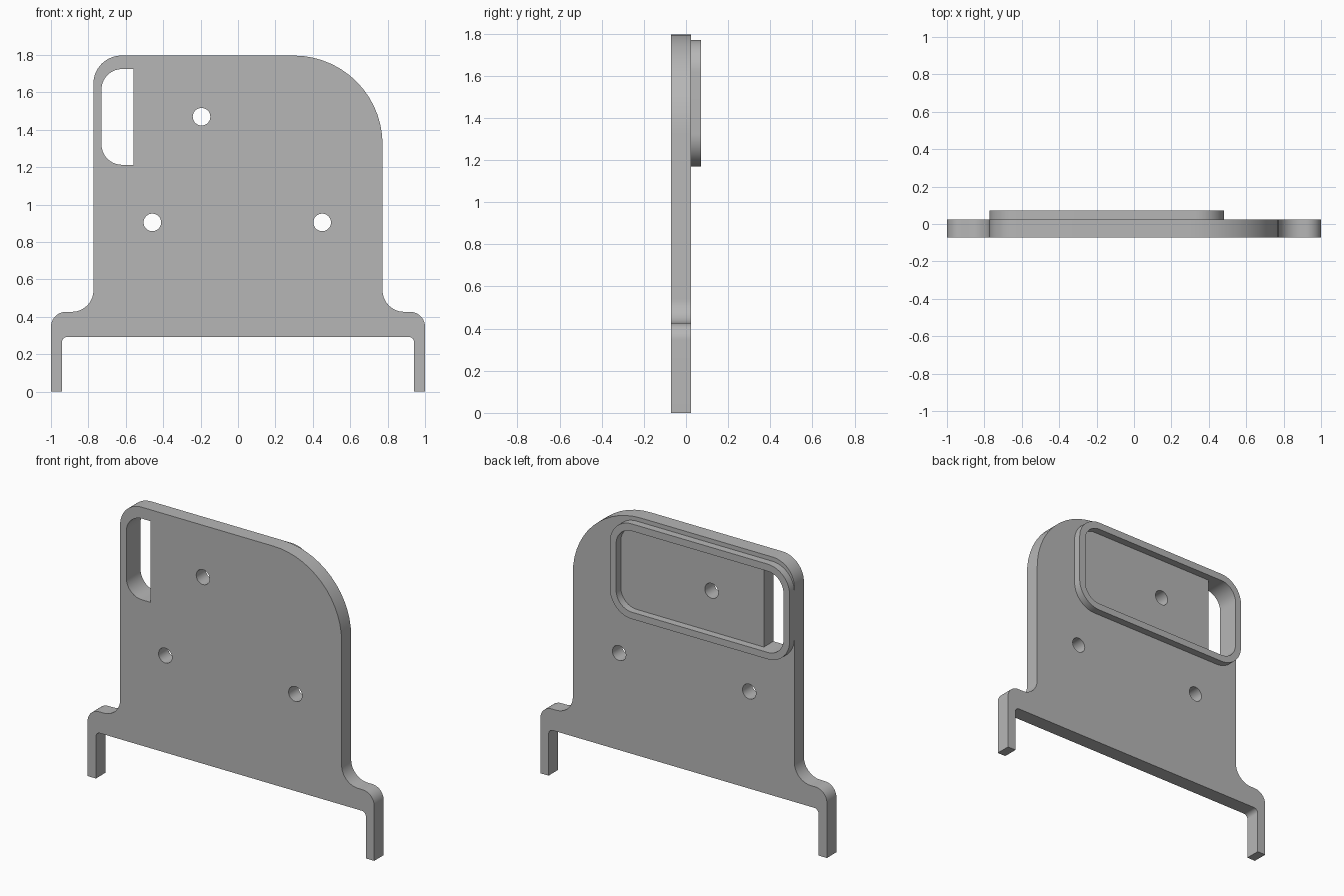
import bpy, bmesh, math
from mathutils import Vector

cube = bpy.data.objects.get("Cube")
if cube:
    bpy.data.objects.remove(cube, do_unlink=True)

grey = bpy.data.materials.new("plain grey")
grey.use_nodes = True
colour = (0.47, 0.47, 0.47, 1)
grey.diffuse_color = colour
grey.node_tree.nodes["Principled BSDF"].inputs["Base Color"].default_value = colour


def rounded(corners, steps=14):
    """Turn (x, z, radius) corners into a filleted outline."""
    pts = []
    for i, (x, z, r) in enumerate(corners):
        p = Vector((x, z))
        if r == 0:
            pts.append(p)
            continue
        a = (Vector(corners[i - 1][:2]) - p).normalized()
        b = (Vector(corners[(i + 1) % len(corners)][:2]) - p).normalized()
        half = a.angle(b) / 2
        centre = p + (a + b).normalized() * r / math.sin(half)
        start = p + a * r / math.tan(half) - centre
        end = p + b * r / math.tan(half) - centre
        sweep = start.angle(end)
        for k in range(steps + 1):
            t = k / steps
            pts.append(centre + (start * math.sin((1 - t) * sweep)
                                 + end * math.sin(t * sweep)) / math.sin(sweep))
    return pts


def circle(x, z, r, n=32):
    return [Vector((x + r * math.cos(math.tau * k / n),
                    z + r * math.sin(math.tau * k / n))) for k in range(n)]


def box(x0, x1, z0, z1, r_left, r_right):
    return rounded([(x0, z0, r_left), (x1, z0, r_right),
                    (x1, z1, r_right), (x0, z1, r_left)])


def slab(name, loops, y0, y1):
    """Fill the first loop, leave the others as holes, extrude from y0 to y1."""
    curve = bpy.data.curves.new(name + "_profile", "CURVE")
    curve.dimensions = "2D"
    curve.fill_mode = "BOTH"
    curve.extrude = (y1 - y0) / 2
    for loop in loops:
        spline = curve.splines.new("POLY")
        spline.points.add(len(loop) - 1)
        for point, p in zip(spline.points, loop):
            point.co = (p.x, p.y, 0, 1)
        spline.use_cyclic_u = True
    helper = bpy.data.objects.new(name + "_profile", curve)
    bpy.context.collection.objects.link(helper)
    evaluated = helper.evaluated_get(bpy.context.evaluated_depsgraph_get())
    mesh = bpy.data.meshes.new_from_object(evaluated)
    bpy.data.objects.remove(helper, do_unlink=True)

    # Stand the slab upright and weld it into a closed solid
    bm = bmesh.new()
    bm.from_mesh(mesh)
    for v in bm.verts:
        v.co = (v.co.x, (y0 + y1) / 2 - v.co.z, v.co.y)
    bmesh.ops.remove_doubles(bm, verts=bm.verts, dist=0.0002)
    bmesh.ops.recalc_face_normals(bm, faces=bm.faces)
    bm.to_mesh(mesh)
    bm.free()
    mesh.name = name
    mesh.materials.clear()
    mesh.materials.append(grey)
    obj = bpy.data.objects.new(name, mesh)
    bpy.context.collection.objects.link(obj)
    bpy.ops.object.select_all(action="DESELECT")
    obj.select_set(True)
    bpy.context.view_layer.objects.active = obj
    bpy.ops.object.shade_smooth_by_angle(angle=math.radians(30))
    return obj


BACK, FRONT, RIM = 0.024, -0.071, 0.071
SIDE, TOP = 0.773, 1.797

# Plate outline: two legs, stepped shoulders, one small and one large top corner
leg = [(0.942, 0.293, 0.03), (0.942, 0, 0), (1, 0, 0),
       (1, 0.427, 0.08), (SIDE, 0.427, 0.115)]
outline = leg + [(SIDE, TOP, 0.475), (-SIDE, TOP, 0.15)]
outline += [(-x, z, r) for x, z, r in reversed(leg)]

slot = box(-0.73, -0.56, 1.213, 1.725, 0.11, 0)
holes = [circle(x, z, 0.047) for x, z in ((-0.195, 1.47), (-0.458, 0.905), (0.45, 0.905))]
slab("mounting_plate", [rounded(outline), slot] + holes, FRONT, BACK)

# Raised rim on the back
slab("back_rim", [box(-SIDE, 0.482, 1.17, 1.77, 0.153, 0.153),
                  box(-0.73, 0.438, 1.213, 1.725, 0.11, 0.11)], BACK, RIM)
